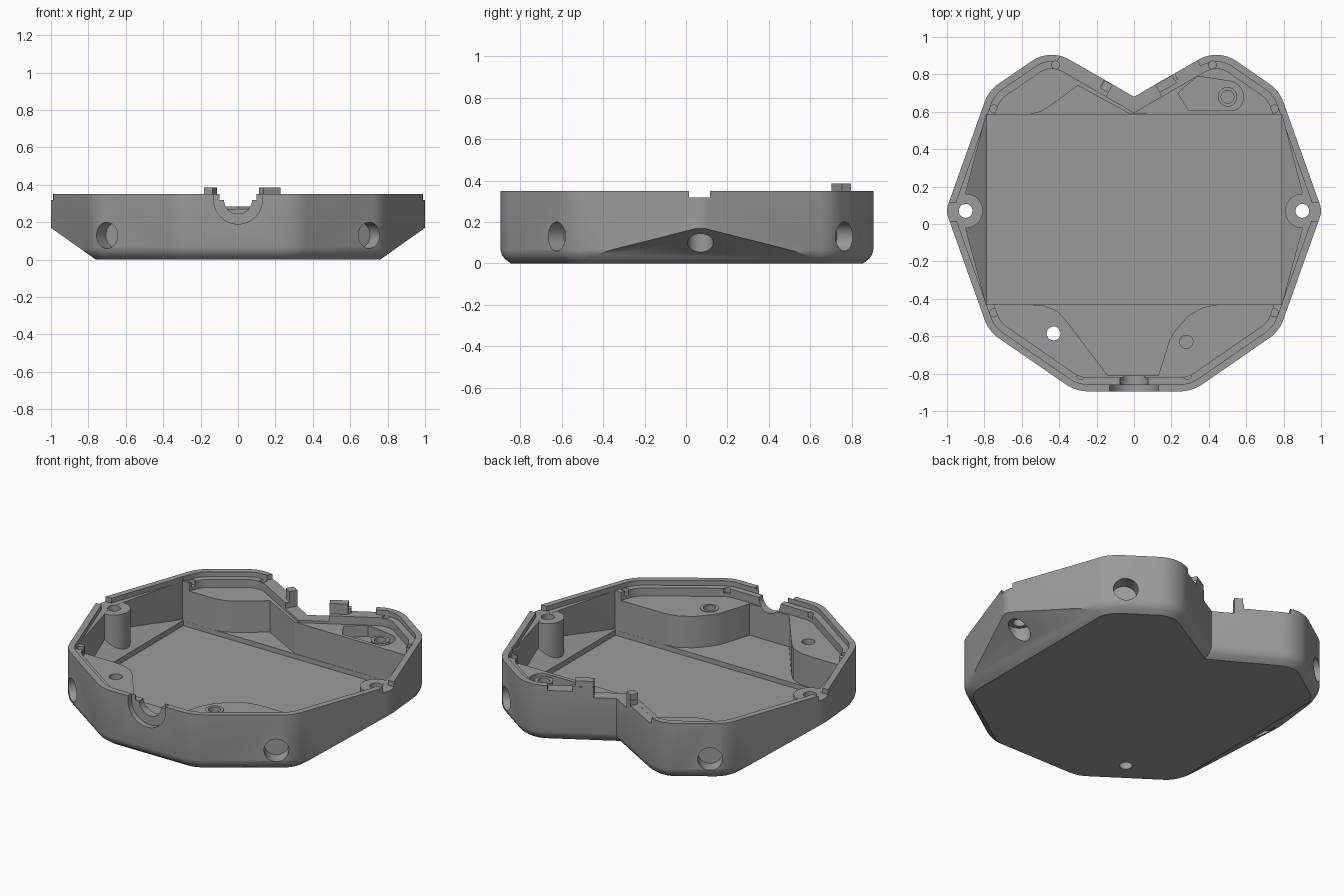
import bpy, bmesh, math
from mathutils import Vector, Matrix

if "Cube" in bpy.data.objects:
    bpy.data.objects.remove(bpy.data.objects["Cube"])

GREY = bpy.data.materials.new("grey_plastic")
GREY.diffuse_color = (0.33, 0.33, 0.33, 1)
GREY.use_nodes = True
GREY.node_tree.nodes["Principled BSDF"].inputs["Base Color"].default_value = GREY.diffuse_color
MID = 0.07  # y of the side bosses

# right half corners (x, y, fillet radius), from the back notch round to the front
HALF = [(0.449, 0.939, 0.19), (0.777, 0.713, 0.2), (1.006, MID, 0.1),
        (0.777, -0.573, 0.2), (0.31, -0.895, 0.22)]
CORNERS = [(0, 0.68, 0)] + HALF + [(-x, y, r) for x, y, r in reversed(HALF)]


def outline(d):
    """Rounded outline moved inward by d (corners run clockwise)."""
    n, out = len(CORNERS), []
    pts = [Vector(c[:2]) for c in CORNERS]
    for i, (x, y, r) in enumerate(CORNERS):
        a = (pts[i] - pts[i - 1]).normalized()
        b = (pts[(i + 1) % n] - pts[i]).normalized()
        na, nb = Vector((a.y, -a.x)), Vector((b.y, -b.x))
        bis = (na + nb).normalized()
        p = pts[i] + bis * d / bis.dot(na)
        if r == 0:
            out.append(p)
            continue
        r = max(r - d, 0.02)
        c = p + bis * r / bis.dot(na)
        a0 = math.atan2(-na.y, -na.x)
        turn = na.angle_signed(nb)
        for k in range(9):
            t = a0 - turn * k / 8
            out.append(c + Vector((math.cos(t), math.sin(t))) * r)
    return out


def loft(name, rings):
    """Closed solid through rings of (points, z)."""
    bm = bmesh.new()
    vs = [[bm.verts.new((p[0], p[1], z)) for p in ring] for ring, z in rings]
    n = len(vs[0])
    for lo, hi in zip(vs, vs[1:]):
        for i in range(n):
            bm.faces.new((lo[i], lo[(i + 1) % n], hi[(i + 1) % n], hi[i]))
    bm.faces.new(vs[0])
    bm.faces.new(vs[-1])
    bmesh.ops.recalc_face_normals(bm, faces=bm.faces)
    me = bpy.data.meshes.new(name)
    bm.to_mesh(me)
    bm.free()
    me.materials.append(GREY)
    ob = bpy.data.objects.new(name, me)
    bpy.context.collection.objects.link(ob)
    return ob


def prism(name, pts, z0, z1):
    return loft(name, [(pts, z0), (pts, z1)])


def box(name, x0, x1, y0, y1, z0, z1):
    return prism(name, [(x0, y0), (x1, y0), (x1, y1), (x0, y1)], z0, z1)


def cyl(name, x, y, r, z0, z1, n=32):
    return prism(name, [(x + r * math.cos(2 * math.pi * k / n),
                         y + r * math.sin(2 * math.pi * k / n)) for k in range(n)], z0, z1)


def tube(name, start, axis, r, length):
    """Cylinder along any axis."""
    ob = cyl(name, 0, 0, r, 0, length)
    q = Vector(axis).to_track_quat('Z', 'Y')
    ob.data.transform(Matrix.Translation(start) @ q.to_matrix().to_4x4())
    return ob


def wedge(name, side, lift):
    """Solid below the sloping underside, raised by lift."""
    k = 0.17 / 0.24
    prof = [(0.76 - 0.1, -0.1 * k + lift), (1.2, 0.44 * k + lift), (1.2, -0.6), (0.66, -0.6)]
    ob = prism(name, prof, -1.2, 1.2)
    ob.data.transform(Matrix(((side, 0, 0, 0), (0, 0, 1, 0), (0, 1, 0, 0), (0, 0, 0, 1))))
    bm = bmesh.new()
    bm.from_mesh(ob.data)
    bmesh.ops.recalc_face_normals(bm, faces=bm.faces)
    bm.to_mesh(ob.data)
    bm.free()
    return ob


def notch_box(name, side, s0, s1, d0, d1, z0, z1):
    """Box along one arm of the back notch: s along the arm, d into the body."""
    c, s = math.cos(math.pi / 6), 0.5
    pts = [(side * (a * c + d * s), 0.68 + a * s - d * c)
           for a, d in ((s0, d0), (s1, d0), (s1, d1), (s0, d1))]
    return prism(name, pts, z0, z1)


def combine(target, op, tools):
    for t in tools:
        m = target.modifiers.new(op, 'BOOLEAN')
        m.operation, m.solver, m.object = op, 'EXACT', t
        dg = bpy.context.evaluated_depsgraph_get()
        me = bpy.data.meshes.new_from_object(target.evaluated_get(dg))
        target.modifiers.clear()
        target.data = me
        bpy.data.objects.remove(t)


# outer shell with rounded bottom edge
shell = loft("case_shell", [(outline(0.05), 0), (outline(0.02), 0.022),
                            (outline(0.006), 0.042), (outline(0), 0.065), (outline(0), 0.35)])
combine(shell, 'DIFFERENCE', [wedge("under_slope", s, 0) for s in (1, -1)])

# cavity: deep floor, wide upper level above the corner blocks, lip ledge
FLOOR = [(-0.79, 0.585), (-0.56, 0.585), (-0.5, 0.6), (-0.45, 0.63), (-0.3, 0.74), (-0.02, 0.587),
         (0.79, 0.585), (0.925, MID), (0.79, -0.43), (0.45, -0.43), (0.37, -0.445), (0.29, -0.49),
         (0.22, -0.57), (0.19, -0.62), (0.13, -0.81), (-0.14, -0.81), (-0.36, -0.52),
         (-0.41, -0.465), (-0.48, -0.437), (-0.56, -0.43), (-0.79, -0.43), (-0.925, MID)]
cavity = prism("cavity", FLOOR, 0.075, 0.6)
combine(cavity, 'UNION', [prism("upper_level", outline(0.075), 0.27, 0.61),
                          prism("lip_ledge", outline(0.037), 0.32, 0.62)])
combine(cavity, 'DIFFERENCE', [wedge("inner_slope", s, 0.061) for s in (1, -1)])
combine(cavity, 'DIFFERENCE', [cyl("boss", s * 0.9, MID, 0.092, -0.2, 0.319) for s in (1, -1)])
combine(shell, 'DIFFERENCE', [cavity])

# floor recess and shallow pocket in the back block
cuts = [box("floor_recess", -0.785, 0.785, -0.4295, 0.5845, 0.045, 0.2)]
arc = [(0.5 + 0.085 * math.cos(math.radians(a)), 0.68 + 0.085 * math.sin(math.radians(a)))
       for a in range(-90, 76, 15)]
cuts.append(prism("back_pocket", [(0.29, 0.61)] + [(x, max(y, 0.61)) for x, y in arc[1:]]
                  + [(0.34, 0.79), (0.235, 0.70)], 0.2, 0.5))

for s in (1, -1):
    # side screw holes, counterbores and rim notches
    cuts += [cyl("screw_hole", s * 0.9, MID, 0.037, -0.1, 0.5),
             cyl("counterbore", s * 0.9, MID, 0.062, -0.1, 0.145),
             box("rim_notch", s * 0.9, s * 1.1, 0.015, 0.115, 0.3195, 0.5)]
    # blind round holes in the slanted walls
    for t in (1, -1):
        n = Vector((s * 0.57, t * 0.82, 0)).normalized()
        p = Vector((s * 0.70, MID + t * 0.693, 0.13))
        cuts.append(tube("round_hole", p + n * 0.1, -n, 0.07, 0.19))
    # small corner reliefs
    for x, y in ((0.75, 0.615), (0.75, -0.475), (0.285, -0.81), (0.42, 0.85)):
        cuts.append(cyl("corner_relief", s * x, y, 0.021, 0.29, 0.5, 16))

# holes in the corner blocks
cuts += [cyl("through_hole", -0.43, -0.585, 0.037, -0.1, 0.5),
         cyl("front_insert", 0.28, -0.63, 0.035, 0.12, 0.5),
         tube("front_port", (0, -1, 0.32), (0, 1, 0), 0.13, 0.14),
         box("front_port_top", -0.13, 0.13, -1, -0.861, 0.32, 0.5),
         tube("front_port_inner", (0, -0.9, 0.32), (0, 1, 0), 0.075, 0.12),
         box("front_port_inner_top", -0.1, 0.1, -0.9, -0.78, 0.32, 0.5)]

# lowered wall along the back notch
cuts += [notch_box("notch_gap", s, -0.06, 0.13, -0.06, 0.16, 0.285, 0.5) for s in (1, -1)]
cuts += [notch_box("right_slot", 1, 0.25, 0.39, -0.05, 0.1, 0.3195, 0.5),
         notch_box("left_slot", -1, 0.185, 0.45, -0.05, 0.045, 0.3195, 0.5)]
combine(shell, 'DIFFERENCE', cuts)

# locating posts on the notch wall, ring in the back pocket
right_post = notch_box("right_post", 1, 0.13, 0.235, 0.002, 0.05, 0.25, 0.385)
left_post = notch_box("left_post", -1, 0.13, 0.18, 0.002, 0.05, 0.25, 0.385)
ring = cyl("insert_ring", 0.5, 0.68, 0.052, 0.19, 0.265)
combine(ring, 'DIFFERENCE', [cyl("ring_hole", 0.5, 0.68, 0.034, 0.201, 0.5)])
ring2 = cyl("front_insert_ring", 0.28, -0.63, 0.052, 0.26, 0.274)
combine(ring2, 'DIFFERENCE', [cyl("ring_hole", 0.28, -0.63, 0.035, 0.1, 0.5)])

for ob in bpy.context.scene.objects:
    ob.select_set(True)
    bpy.context.view_layer.objects.active = ob
bpy.ops.object.shade_smooth_by_angle(angle=math.radians(25))
